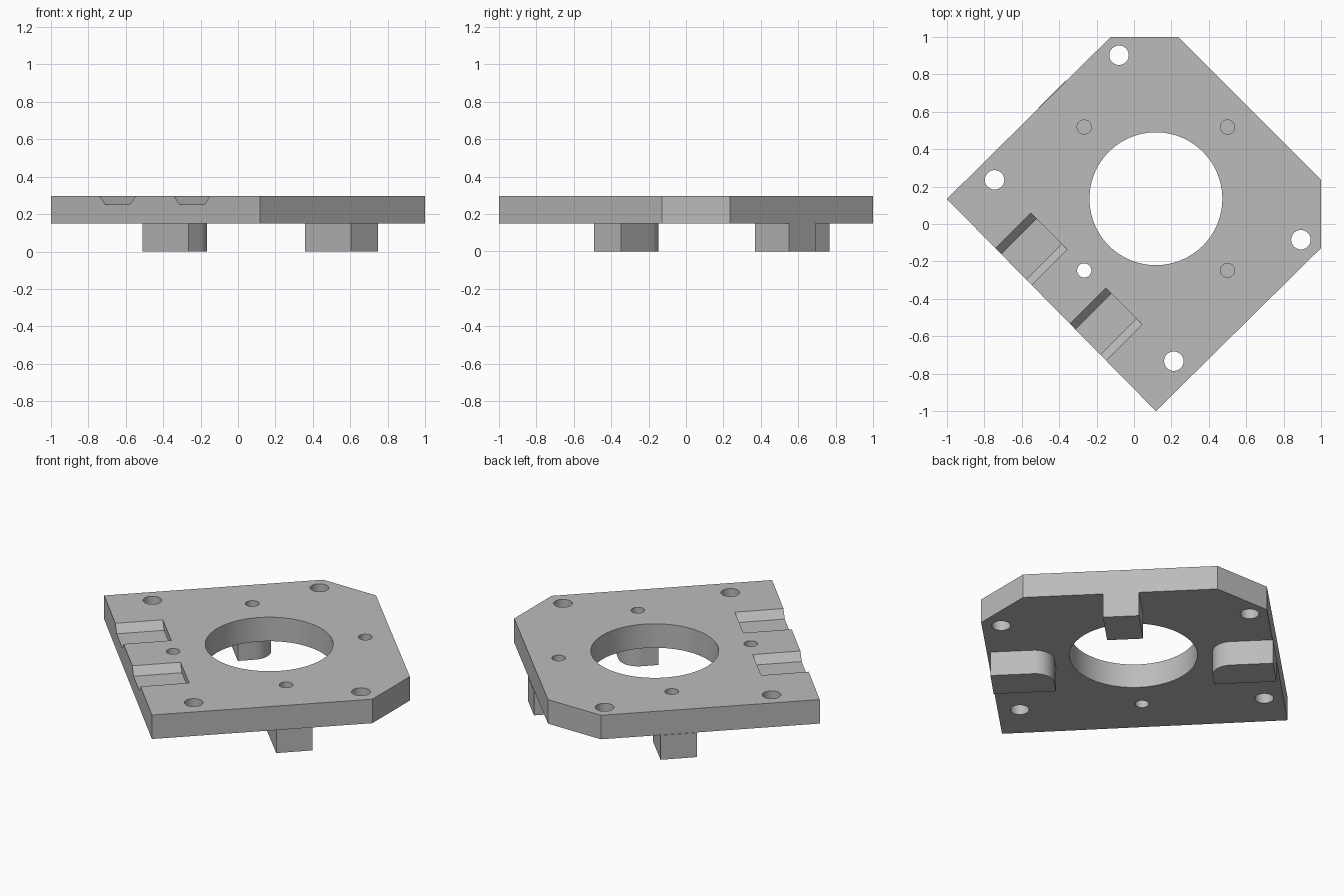
import bpy, bmesh, math
from mathutils import Vector

cube = bpy.data.objects.get("Cube")
if cube:
    bpy.data.objects.remove(cube, do_unlink=True)

MID, TOP = 0.15, 0.297
CX, CY = 0.117, 0.135

grey = bpy.data.materials.new("plain grey")
grey.use_nodes = True
colour = (0.5, 0.5, 0.5, 1)
grey.diffuse_color = colour
grey.node_tree.nodes["Principled BSDF"].inputs["Base Color"].default_value = colour


def prism(name, points, sweep):
    """Sweep a planar outline along a vector into a closed solid."""
    bm = bmesh.new()
    face = bm.faces.new([bm.verts.new(p) for p in points])
    ext = bmesh.ops.extrude_face_region(bm, geom=[face])
    moved = [g for g in ext["geom"] if isinstance(g, bmesh.types.BMVert)]
    bmesh.ops.translate(bm, verts=moved, vec=sweep)
    bmesh.ops.recalc_face_normals(bm, faces=bm.faces)
    mesh = bpy.data.meshes.new(name)
    bm.to_mesh(mesh)
    bm.free()
    mesh.materials.append(grey)
    obj = bpy.data.objects.new(name, mesh)
    bpy.context.collection.objects.link(obj)
    return obj


def upright(name, outline, z0, z1):
    return prism(name, [(x, y, z0) for x, y in outline], (0, 0, z1 - z0))


def circle(x, y, r, n):
    return [(x + r * math.cos(math.tau * i / n), y + r * math.sin(math.tau * i / n))
            for i in range(n)]


def activate(obj):
    bpy.ops.object.select_all(action='DESELECT')
    obj.select_set(True)
    bpy.context.view_layer.objects.active = obj


def boolean(obj, other, operation):
    activate(obj)
    mod = obj.modifiers.new("Join or cut", 'BOOLEAN')
    mod.operation, mod.object, mod.solver = operation, other, 'EXACT'
    bpy.ops.object.modifier_apply(modifier=mod.name)
    bpy.data.objects.remove(other, do_unlink=True)


# Square plate standing on a corner, two corners cut off
plate = upright("mounting_plate", [(-1, 0.134), (0.117, -1), (1, -0.128), (1, 0.235),
                                   (0.235, 1), (-0.124, 1)], MID, TOP)

# Central bore and corner bolt holes
cuts = [(CX, CY, 0.355, 96)]
cuts += [(x, y, 0.052, 40) for x, y in
         ((-0.08, 0.902), (-0.745, 0.236), (0.892, -0.084), (0.213, -0.733))]
# Small screw holes, closed underneath wherever a leg sits
cuts += [(CX + sx * 0.383, CY + sy * 0.383, 0.038, 32) for sx in (-1, 1) for sy in (-1, 1)]
for x, y, r, n in cuts:
    boolean(plate, upright("hole_cutter", circle(x, y, r, n), MID - 0.1, TOP + 0.1), 'DIFFERENCE')

# Two tapered channels open to the front-left edge
along = Vector((1, -1, 0))
inward = Vector((1, 1, 0))
for start in (-0.74, -0.34):
    edge = Vector((start, -0.87 - start, 0)) - inward * 0.1
    profile = [(-0.03, TOP + 0.045), (0.03, TOP - 0.045), (0.165, TOP - 0.045), (0.225, TOP + 0.045)]
    pts = [edge + along * u + Vector((0, 0, z)) for u, z in profile]
    boolean(plate, prism("channel_cutter", pts, inward * 0.289), 'DIFFERENCE')


def side_leg():
    """Outline from the plate edge inward, with one rounded inner corner."""
    s, r = math.sqrt(0.5), 0.11
    d, w = Vector((s, -s)), Vector((s, s))
    outer = Vector((-0.51, 0.622))
    length, width = 0.347, 0.205
    pts = [outer, outer + d * length]
    centre = outer + d * (length - r) + w * (width - r)
    for i in range(13):
        a = math.pi / 2 * i / 12
        pts.append(centre + d * r * math.cos(a) + w * r * math.sin(a))
    pts.append(outer + w * width)
    return [(p.x, p.y) for p in pts]


# Three legs, the two side ones mirrored across the diagonal
left = side_leg()
mirrored = [(y - CY + CX, x - CX + CY) for x, y in left]
back = [(0.687, 0.55), (0.545, 0.692), (0.363, 0.512), (0.505, 0.37)]
for name, outline in (("right_leg", left), ("left_leg", mirrored), ("back_leg", back)):
    leg = upright(name, outline, 0, MID)
    activate(leg)
    bpy.ops.object.shade_smooth_by_angle(angle=math.radians(30))

activate(plate)
bpy.ops.object.shade_smooth_by_angle(angle=math.radians(30))
